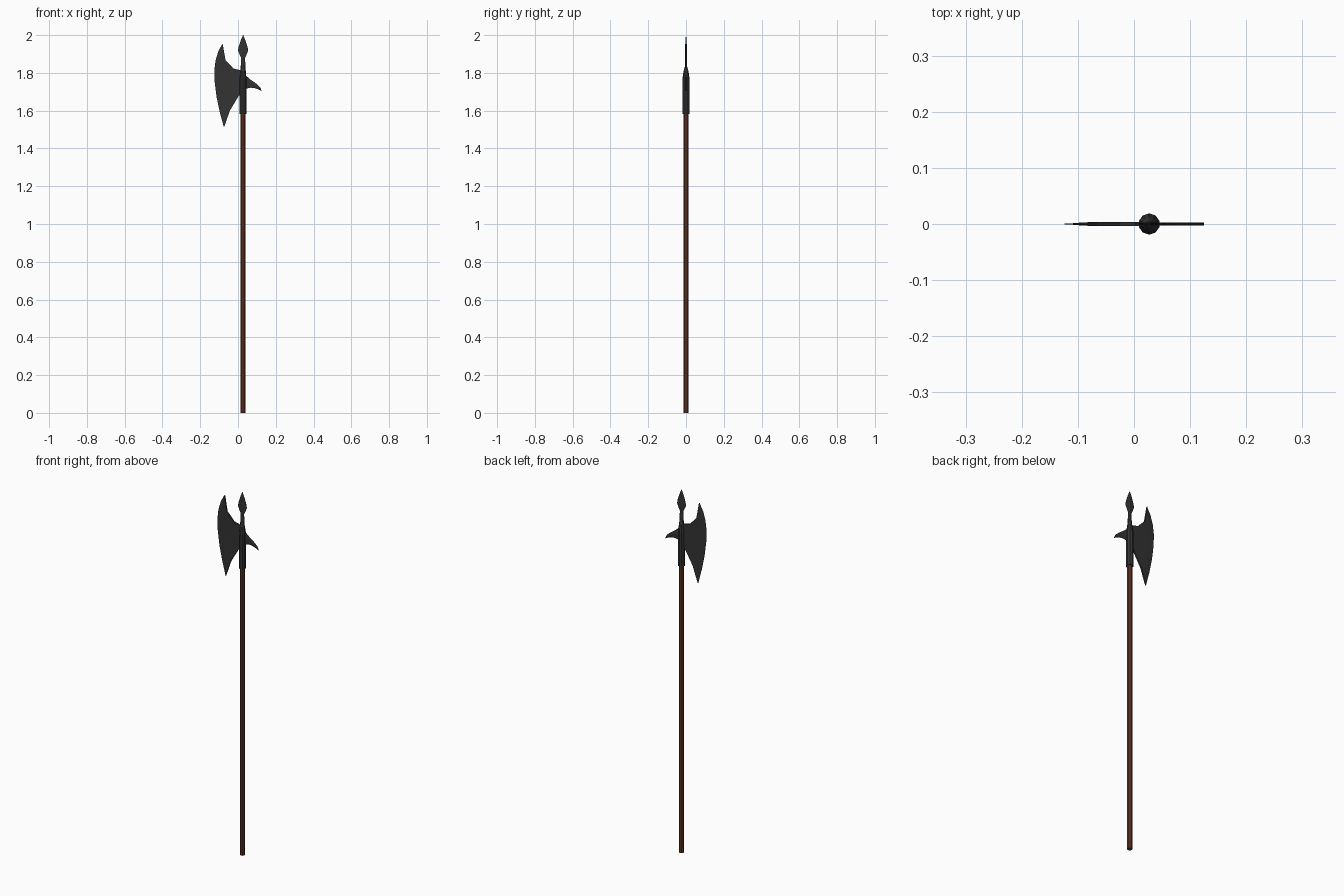
import bpy, bmesh, math

if "Cube" in bpy.data.objects:
    bpy.data.objects.remove(bpy.data.objects["Cube"])

CX = 0.027   # pole axis
SIDES = 10


def material(name, rgb):
    m = bpy.data.materials.new(name)
    m.diffuse_color = (*rgb, 1)
    m.use_nodes = True
    m.node_tree.nodes["Principled BSDF"].inputs["Base Color"].default_value = m.diffuse_color
    return m


STEEL = material("dark_steel", (0.033, 0.033, 0.033))
WOOD = material("red_brown_wood", (0.15, 0.042, 0.018))


def finish(bm, name, mat):
    bmesh.ops.remove_doubles(bm, verts=bm.verts, dist=0.0003)
    bmesh.ops.recalc_face_normals(bm, faces=bm.faces)
    me = bpy.data.meshes.new(name)
    bm.to_mesh(me)
    bm.free()
    me.materials.append(mat)
    ob = bpy.data.objects.new(name, me)
    bpy.context.collection.objects.link(ob)


def turned(name, profile, mat):
    """Faceted solid from (radius, z) rings around the pole axis."""
    bm = bmesh.new()
    rings = [[bm.verts.new((CX + r * math.cos(2 * math.pi * (i + 0.5) / SIDES),
                            r * math.sin(2 * math.pi * (i + 0.5) / SIDES), z))
              for i in range(SIDES)] for r, z in profile]
    for a, b in zip(rings, rings[1:]):
        for i in range(SIDES):
            j = (i + 1) % SIDES
            bm.faces.new((a[i], a[j], b[j], b[i]))
    bm.faces.new(rings[0])
    bm.faces.new(rings[-1])
    finish(bm, name, mat)


def plate(name, rows, mat):
    """Thin two-sided blade; each row runs across it as (x, z, half thickness)."""
    bm = bmesh.new()
    sides = [[[bm.verts.new((x, s * h, z)) for x, z, h in row] for row in rows]
             for s in (-1, 1)]
    for g in sides:
        for a, b in zip(g, g[1:]):
            for i in range(len(a) - 1):
                bm.faces.new((a[i], a[i + 1], b[i + 1], b[i]))
    # close the rim between the two sides
    loop = lambda g: ([r[0] for r in g] + g[-1][1:] + [r[-1] for r in g[-2::-1]] + g[0][-2:0:-1])
    f, k = loop(sides[0]), loop(sides[1])
    for i in range(len(f)):
        j = (i + 1) % len(f)
        bm.faces.new((f[i], f[j], k[j], k[i]))
    finish(bm, name, mat)


def bevelled_rows(edge, back, edge_h, mid_h, back_h, t):
    rows = []
    for (ex, ez), (bx, bz) in zip(edge, back):
        rows.append([(ex, ez, edge_h), (ex + (bx - ex) * t, ez + (bz - ez) * t, mid_h),
                     (bx, bz, back_h)])
    return rows


# Pole and socket
turned("wooden_pole", [(0.0135, 0), (0.0135, 1.60)], WOOD)
turned("socket", [(0.019, 1.582), (0.019, 1.77), (0.013, 1.81), (0.005, 1.838)], STEEL)

# Axe blade: cutting edge on the left, back running into the socket
edge = [(-.082, 1.955), (-.104, 1.915), (-.119, 1.865), (-.125, 1.815),
        (-.124, 1.755), (-.113, 1.67), (-.096, 1.59), (-.074, 1.51)]
back = [(-.081, 1.953), (-.066, 1.868), (-.024, 1.823), (.022, 1.812),
        (.022, 1.69), (.003, 1.677), (-.043, 1.60), (-.0735, 1.513)]
plate("axe_blade", bevelled_rows(edge, back, 0.0004, 0.0025, 0.004, 0.25), STEEL)

# Rear beak, curving down to a point
top = [(.03, 1.80), (.046, 1.782), (.068, 1.763), (.094, 1.745), (.117, 1.725), (.125, 1.705)]
low = [(.03, 1.71), (.046, 1.717), (.068, 1.722), (.094, 1.718), (.112, 1.711), (.124, 1.704)]
plate("rear_beak", [[(*a, 0.001), ((a[0] + b[0]) / 2, (a[1] + b[1]) / 2, 0.003), (*b, 0.001)]
                    for a, b in zip(top, low)], STEEL)

# Leaf-shaped top spike
leaf = [(.016, 1.78), (.013, 1.83), (.010, 1.88), (.019, 1.898), (.027, 1.918),
        (.023, 1.94), (.012, 1.973), (.0005, 2.0)]
plate("top_spike", [[(CX - w, z, 0.0005), (CX, z, 0.003 if z < 1.99 else 0.0005),
                     (CX + w, z, 0.0005)] for w, z in leaf], STEEL)
